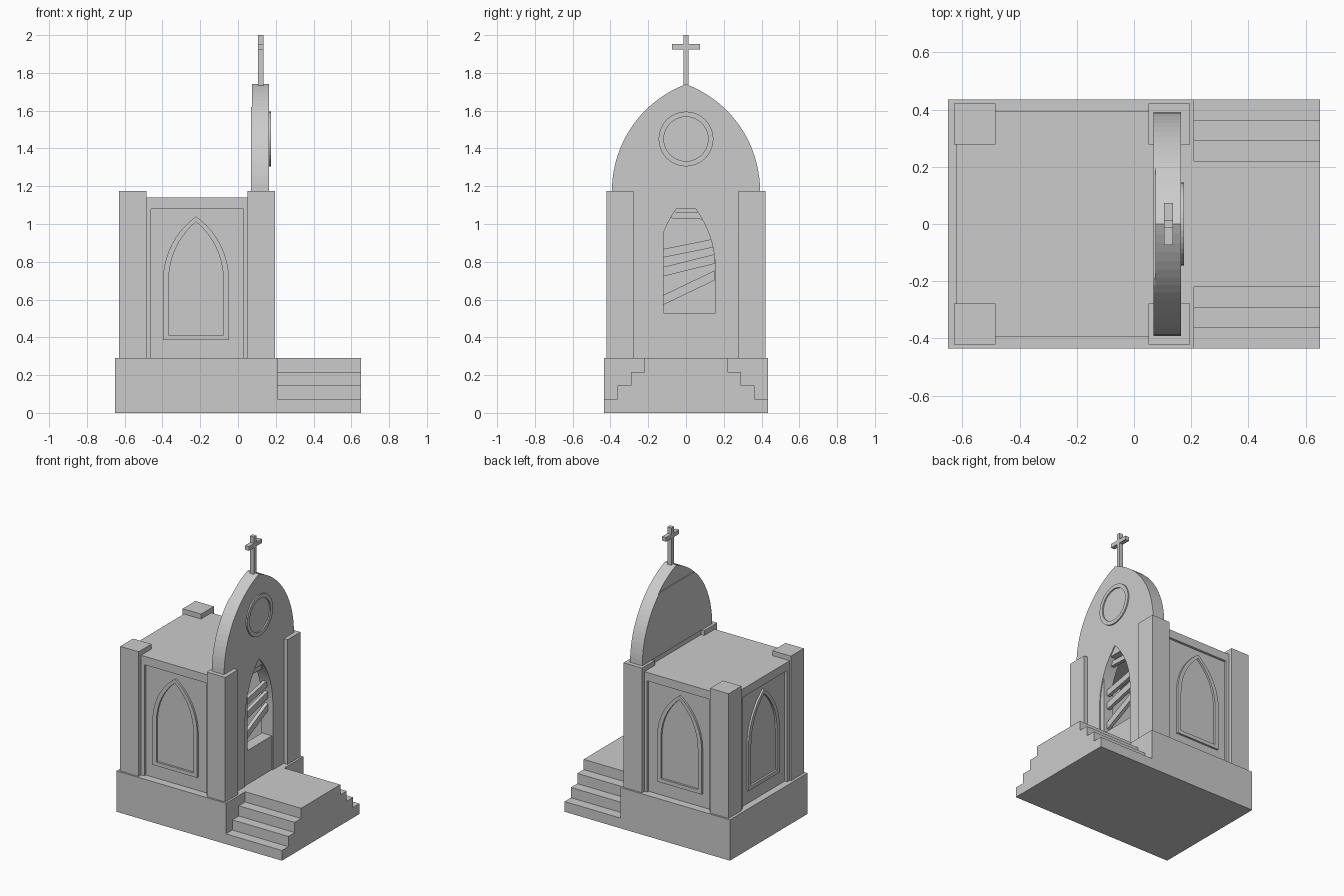
import bpy, bmesh, math
from mathutils import Matrix

if "Cube" in bpy.data.objects:
    bpy.data.objects.remove(bpy.data.objects["Cube"])

stone = bpy.data.materials.new("grey_stone")
stone.diffuse_color = (0.6, 0.6, 0.6, 1)
stone.use_nodes = True
stone.node_tree.nodes["Principled BSDF"].inputs["Base Color"].default_value = stone.diffuse_color


def finish(name, bm):
    bmesh.ops.recalc_face_normals(bm, faces=bm.faces)
    me = bpy.data.meshes.new(name)
    bm.to_mesh(me)
    bm.free()
    me.materials.append(stone)
    ob = bpy.data.objects.new(name, me)
    bpy.context.collection.objects.link(ob)
    return ob


def box(name, x0, x1, y0, y1, z0, z1):
    bm = bmesh.new()
    bmesh.ops.create_cube(bm, size=1)
    for v in bm.verts:
        v.co = ((x0 + x1) / 2 + v.co.x * (x1 - x0),
                (y0 + y1) / 2 + v.co.y * (y1 - y0),
                (z0 + z1) / 2 + v.co.z * (z1 - z0))
    return finish(name, bm)


def prism(name, pts, d0, d1):
    """Outline in (y, z) extruded along x."""
    bm = bmesh.new()
    f = bm.faces.new([bm.verts.new((d0, a, b)) for a, b in pts])
    ext = bmesh.ops.extrude_face_region(bm, geom=[f])
    for v in ext["geom"]:
        if isinstance(v, bmesh.types.BMVert):
            v.co.x = d1
    return finish(name, bm)


def frame(name, outer, inner, d0, d1):
    """Closed band between two outlines in (y, z), from x = d0 to d1."""
    bm = bmesh.new()
    loops = [[bm.verts.new((d, a, b)) for a, b in pts]
             for pts, d in ((outer, d0), (outer, d1), (inner, d1), (inner, d0))]
    n = len(outer)
    for k in range(4):
        p, q = loops[k], loops[(k + 1) % 4]
        for i in range(n):
            j = (i + 1) % n
            bm.faces.new((p[i], p[j], q[j], q[i]))
    return finish(name, bm)


def gothic(w, base, spring, apex, n=10):
    """Pointed arch outline, from bottom right over the apex to bottom left."""
    h = apex - spring
    r = (w * w + h * h) / (2 * w)
    end = math.asin(h / r)
    side = [(w - r + r * math.cos(end * i / n), spring + r * math.sin(end * i / n))
            for i in range(n)]
    right = [(w, base)] + side
    return right + [(0, apex)] + [(-a, b) for a, b in reversed(right)]


def circle(r, z, n=40):
    return [(r * math.cos(2 * math.pi * i / n), z + r * math.sin(2 * math.pi * i / n))
            for i in range(n)]


# Plinth and the stepped porch with stairs on both sides
box("plinth", -0.65, 0.21, -0.435, 0.435, 0, 0.29)
stairs = []
for i in range(4):
    y, z = 0.435 - 0.0717 * i, 0.0725 * (i + 1)
    stairs += [(y, z - 0.0725), (y, z)]
prism("porch_steps", stairs + [(-a, b) for a, b in reversed(stairs)], 0.21, 0.65)

# Corner pillars
for x in (-0.63, 0.05):
    for s in (-1, 1):
        lo, hi = sorted((s * 0.278, s * 0.422))
        box("corner_pillar", x, x + 0.145, lo, hi, 0.29, 1.175)

# Hollow body: walls, roof slab and panel borders
box("roof_slab", -0.62, 0.10, -0.395, 0.395, 1.08, 1.14)
box("rear_wall", -0.60, -0.56, -0.375, 0.375, 0.29, 1.08)
for s in (-1, 1):
    lo, hi = sorted((s * 0.34, s * 0.378))
    box("side_wall", -0.60, 0.10, lo, hi, 0.29, 1.08)
    lo, hi = sorted((s * 0.37, s * 0.395))
    box("side_border", -0.49, -0.46, lo, hi, 0.29, 1.08)
    box("side_border", 0.03, 0.055, lo, hi, 0.29, 1.08)
    lo, hi = sorted((s * 0.25, s * 0.285))
    box("rear_border", -0.62, -0.595, lo, hi, 0.29, 1.08)

# Blind arched windows on both sides and the rear
win_out = gothic(0.175, 0.385, 0.70, 1.04)
win_in = gothic(0.145, 0.412, 0.70, 1.012)
for name, turn, loc in (("front_window", -90, (-0.222, -0.378, 0)),
                        ("back_window", 90, (-0.222, 0.378, 0)),
                        ("rear_window", 180, (-0.60, 0, 0))):
    ob = frame(name + "_frame", win_out, win_in, -0.005, 0.014)
    ob.data.transform(Matrix.Translation(loc) @ Matrix.Rotation(math.radians(turn), 4, 'Z'))

# Entrance facade: pointed slab with an arched doorway reaching the floor
facade = gothic(0.392, 0.29, 1.175, 1.74, 20)
door = gothic(0.155, 0.29, 0.76, 1.14, 12)
prism("entrance_facade", facade + list(reversed(door)), 0.075, 0.165)
prism("facade_back_plate", [(a, min(b, 1.62)) for a, b in facade if b >= 1.1 and b < 1.63],
      0.069, 0.076)
box("door_lintel", 0.08, 0.158, -0.28, 0.28, 1.08, 1.17)
box("door_lower_panel", 0.08, 0.158, -0.16, 0.16, 0.29, 0.53)
box("door_jamb", 0.08, 0.158, -0.16, -0.12, 0.53, 0.95)

# Round medallion
frame("medallion_ring", circle(0.145, 1.45), circle(0.117, 1.45), 0.16, 0.174)

# Boards nailed across the doorway: (left z, right z) of each centre line
for zl, zr, t in ((0.843, 0.90, 0.045), (0.745, 0.815, 0.05),
                  (0.593, 0.728, 0.052), (1.05, 1.04, 0.035)):
    h = t / 2
    prism("door_board", [(-0.13, zl - h), (0.152, zr - h), (0.152, zr + h), (-0.13, zl + h)],
          0.105, 0.13)

# Cross on the apex
box("cross_upright", 0.105, 0.136, -0.014, 0.014, 1.72, 2.0)
box("cross_bar", 0.105, 0.136, -0.073, 0.073, 1.925, 1.954)
